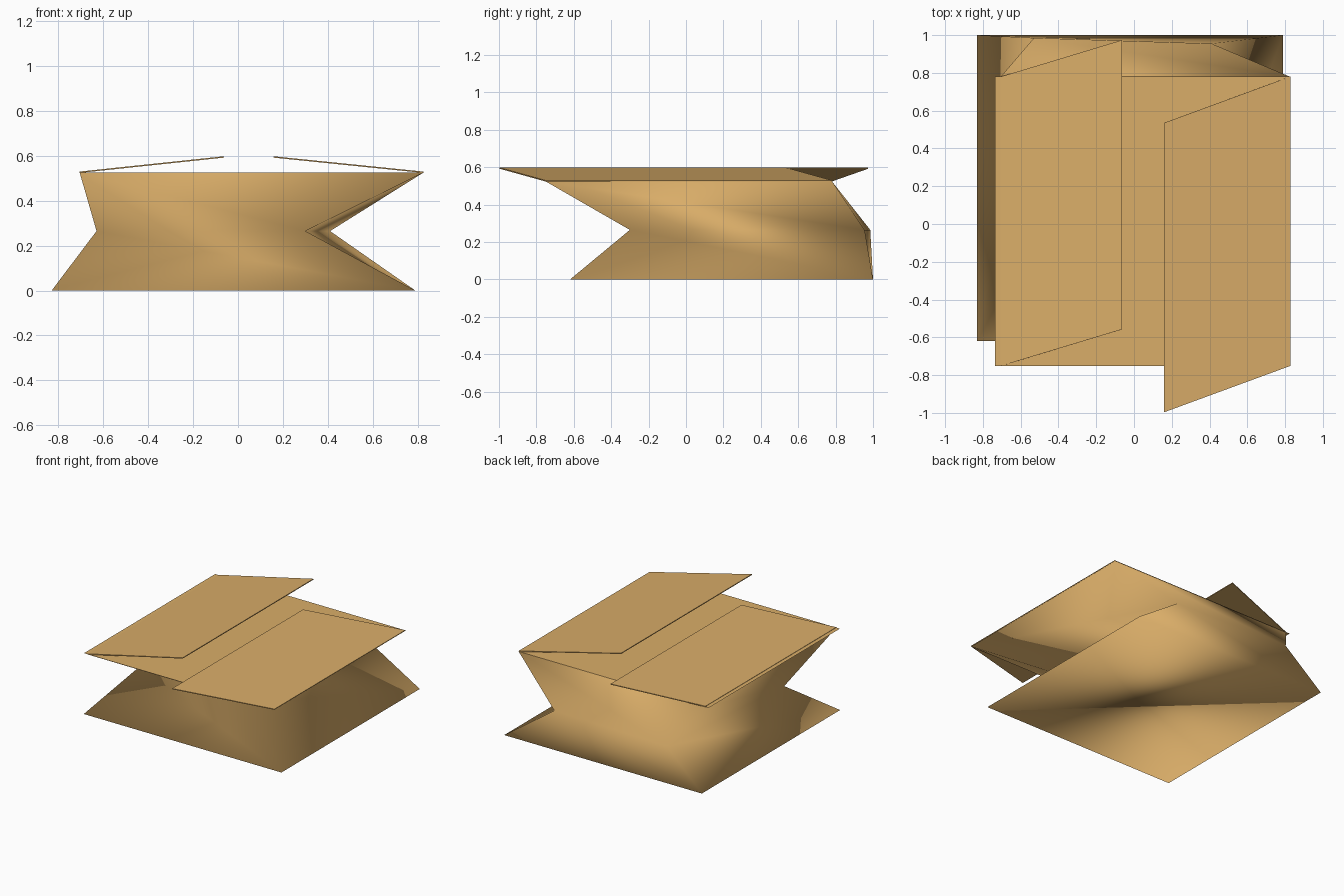
import bpy
from mathutils import Vector

if "Cube" in bpy.data.objects:
    bpy.data.objects.remove(bpy.data.objects["Cube"])

card = bpy.data.materials.new("cardboard")
card.diffuse_color = (0.70, 0.42, 0.14, 1)
card.use_nodes = True
card.node_tree.nodes["Principled BSDF"].inputs["Base Color"].default_value = card.diffuse_color


def make(name, verts, faces, smooth=False):
    me = bpy.data.meshes.new(name)
    me.from_pydata(verts, [], faces)
    me.polygons.foreach_set("use_smooth", [smooth] * len(faces))
    me.materials.append(card)
    me.update()
    ob = bpy.data.objects.new(name, me)
    bpy.context.collection.objects.link(ob)
    return ob


# crushed box body: base, pinched waist and rim, each as four corners
rings = [
    (0.0, [(-0.83, -0.62), (0.79, -0.62), (0.79, 1.0), (-0.83, 1.0)]),
    (0.265, [(-0.63, -0.25), (0.30, -0.30), (0.41, 0.955), (-0.53, 0.985)]),
    (0.525, [(-0.705, -0.752), (0.825, -0.752), (0.825, 0.78), (-0.705, 0.78)]),
]
verts = [(x, y, z) for z, ring in rings for x, y in ring]
faces = [(3, 2, 1, 0), (8, 9, 10, 11)]
for r in (0, 4):
    for i in range(4):
        j = (i + 1) % 4
        a, b, c, d = r + i, r + j, r + 4 + j, r + 4 + i
        faces += [(a, b, d), (b, c, d)]
make("box_body", verts, faces, smooth=True)

# flat inner panel lying on the rim
make("top_panel", [(-0.735, -0.752, 0.527), (0.828, -0.752, 0.527),
                   (0.828, 0.782, 0.527), (-0.735, 0.782, 0.527)], [(0, 1, 2, 3)])


# thin slanted flaps, skewed along y as they open
def flap(name, hinge_x, edge_x, skew):
    base = [Vector((hinge_x, -0.752, 0.524)), Vector((edge_x, -0.752 + skew, 0.592)),
            Vector((edge_x, 0.78 + skew, 0.592)), Vector((hinge_x, 0.78, 0.524))]
    n = (base[1] - base[0]).cross(base[3] - base[0]).normalized()
    if n.z < 0:
        base.reverse()
        n = -n
    vs = base + [p + n * 0.006 for p in base]
    fs = [(3, 2, 1, 0), (4, 5, 6, 7)]
    fs += [(i, (i + 1) % 4, 4 + (i + 1) % 4, 4 + i) for i in range(4)]
    make(name, vs, fs)


flap("left_flap", -0.705, -0.063, 0.194)
flap("right_flap", 0.825, 0.158, -0.245)
